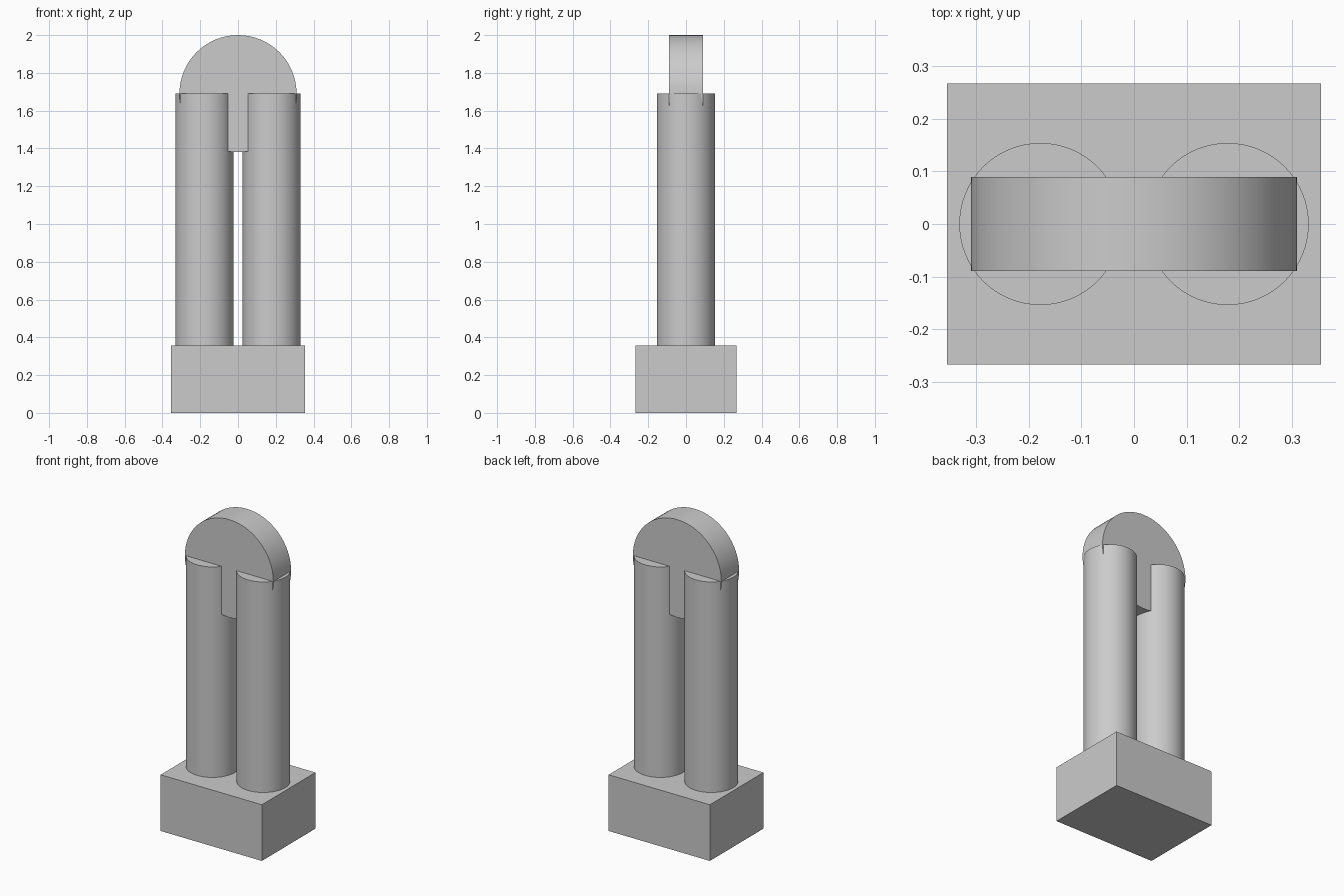
import bpy
import math

cube = bpy.data.objects.get("Cube")
if cube:
    bpy.data.objects.remove(cube, do_unlink=True)

grey = bpy.data.materials.new("plain_grey")
grey.use_nodes = True
COLOUR = (0.6, 0.6, 0.6, 1)
grey.diffuse_color = COLOUR
grey.node_tree.nodes["Principled BSDF"].inputs["Base Color"].default_value = COLOUR

BASE_H = 0.356
TUBE_TOP = 1.69
TUBE_R = 0.154
DISC_R = 0.31


def finish(name):
    obj = bpy.context.object
    obj.name = obj.data.name = name
    obj.data.materials.append(grey)
    return obj


def cylinder(name, radius, depth, location, rotation=(0, 0, 0)):
    bpy.ops.mesh.primitive_cylinder_add(vertices=64, radius=radius, depth=depth,
                                        location=location, rotation=rotation)
    finish(name)
    bpy.ops.object.shade_smooth_by_angle(angle=math.radians(30))


# Block base
bpy.ops.mesh.primitive_cube_add(size=1, location=(0, 0, BASE_H / 2))
base = finish("base_block")
base.scale = (0.71, 0.535, BASE_H)
bpy.ops.object.transform_apply(location=False, rotation=False, scale=True)

# Twin upright columns
for side, sign in (("left", 1), ("right", -1)):
    cylinder(side + "_column", TUBE_R, TUBE_TOP - BASE_H,
             (sign * 0.178, 0, (TUBE_TOP + BASE_H) / 2))

# Upright disc sunk halfway into the columns
cylinder("top_disc", DISC_R, 0.178, (0, 0, TUBE_TOP), (math.pi / 2, 0, 0))
